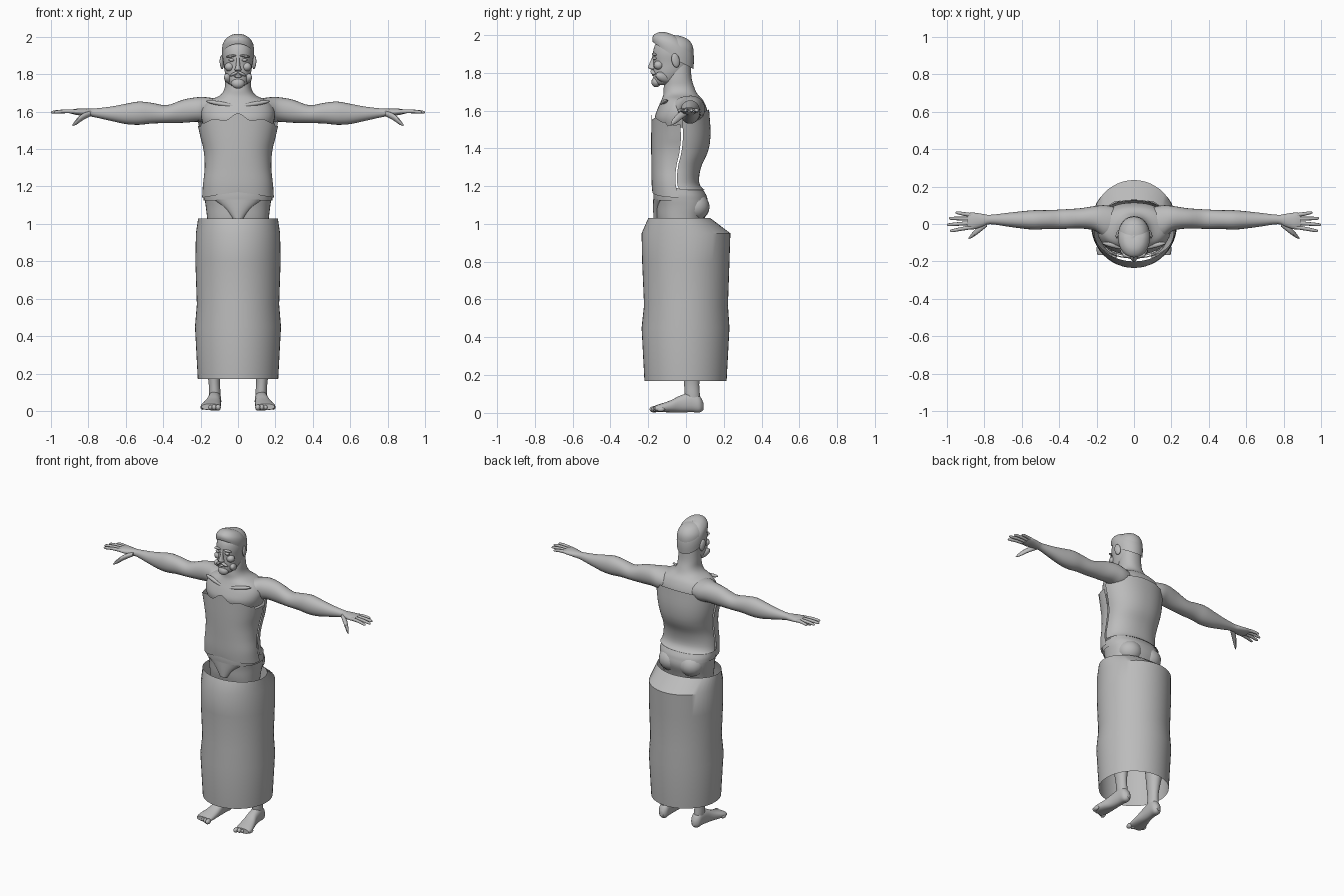
import bpy, bmesh, math
from mathutils import Matrix, Vector, Euler

GREY = bpy.data.materials.new("plain grey")
GREY.diffuse_color = (0.5, 0.5, 0.5, 1)


def finish(name, bm, angle=40):
    bmesh.ops.recalc_face_normals(bm, faces=bm.faces)
    me = bpy.data.meshes.new(name)
    bm.to_mesh(me)
    bm.free()
    me.materials.append(GREY)
    for p in me.polygons:
        p.use_smooth = True
    me.set_sharp_from_angle(angle=math.radians(angle))
    ob = bpy.data.objects.new(name, me)
    bpy.context.collection.objects.link(ob)
    return ob


def spline(rows, steps):
    """Smoothly fill in between the rows with a Catmull-Rom curve."""
    if steps == 1:
        return rows
    out = []
    for i in range(len(rows) - 1):
        a, b = rows[max(i - 1, 0)], rows[i]
        c, d = rows[i + 1], rows[min(i + 2, len(rows) - 1)]
        for k in range(steps):
            t = k / steps
            out.append([0.5 * (2 * q + (r - p) * t + (2*p - 5*q + 4*r - s) * t*t
                               + (3*q - p - 3*r + s) * t**3)
                        for p, q, r, s in zip(a, b, c, d)])
    return out + [rows[-1]]


def tube(name, axis, rows, n=24, steps=4, arc=None, caps=True, power=2.0, side=1, warp=None, angle=40):
    """Loft of rounded sections; row = position, centre u, centre v, radius u, radius v."""
    bm = bmesh.new()
    rings = []
    lo, hi = arc or (0, 360)
    count = n + 1 if arc else n
    table = spline(rows, steps)
    for j, (t, cu, cv, ru, rv) in enumerate(table):
        ring = []
        for i in range(count):
            a = math.radians(lo + (hi - lo) * i / n)
            c, s = math.cos(a), math.sin(a)
            u = cu + ru * math.copysign(abs(c) ** (2 / power), c)
            v = cv + rv * math.copysign(abs(s) ** (2 / power), s)
            w = t + (warp(a, j / (len(table) - 1)) if warp else 0)
            co = {'x': (w, u, v), 'y': (u, w, v), 'z': (u, v, w)}[axis]
            ring.append(bm.verts.new((co[0] * side, co[1], co[2])))
        rings.append(ring)
    for r, q in zip(rings, rings[1:]):
        for i in range(count - 1 if arc else count):
            k = (i + 1) % count
            bm.faces.new((r[i], r[k], q[k], q[i]))
    if caps and not arc:
        bm.faces.new(rings[0])
        bm.faces.new(rings[-1])
    return finish(name, bm, angle)


def blob(name, loc, size, rot=(0, 0, 0), seg=16):
    bm = bmesh.new()
    m = Matrix.LocRotScale(Vector(loc), Euler([math.radians(r) for r in rot]), Vector(size))
    bmesh.ops.create_uvsphere(bm, u_segments=seg, v_segments=seg // 2 + 2, radius=1, matrix=m)
    return finish(name, bm, 60)


def depth(rows):
    """Rows of height, half width, front y, back y turned into tube rows."""
    return [(z, 0, (f + b) / 2, w, (b - f) / 2) for z, w, f, b in rows]


# Wrapped skirt, open above and below
tube("skirt", 'z', depth([(.17, .215, -.22, .215), (.45, .23, -.235, .23), (.57, .22, -.222, .222),
                          (.80, .228, -.232, .23), (.95, .225, -.235, .235), (1.03, .213, -.2, .13)]),
     n=48, steps=1, caps=False, angle=35)

# Neck, chest and shoulders
tube("shoulders", 'z', depth([(1.51, .18, -.155, .11), (1.56, .195, -.165, .115), (1.61, .195, -.15, .11),
                              (1.655, .165, -.13, .09), (1.685, .10, -.12, .062), (1.72, .073, -.118, .045),
                              (1.77, .069, -.11, .03), (1.84, .065, -.10, .025)]),
     n=40, caps=False, power=2.2)

# Trunk made of a front and a back panel
trunk = depth([(1.14, .192, -.178, .10), (1.22, .186, -.182, .07), (1.30, .178, -.183, .08),
               (1.38, .182, -.184, .115), (1.46, .198, -.184, .13), (1.55, .215, -.182, .122)])


def front_edge(a, t):
    x = math.cos(a)
    top = .045 * math.exp(-(x / .22) ** 2) - .012 * math.sin(abs(x) * 9) - .02 * (abs(x) > .9)
    return top * max(0, (t - .7) / .3) + .03 * (1 - abs(x)) * max(0, 1 - t * 6)


def back_edge(a, t):
    return .055 * math.sin(a) * max(0, (t - .7) / .3) + .04 * max(0, 1 - t * 6)


tube("front_trunk_panel", 'z', trunk, n=40, arc=(180, 360), power=2.35, warp=front_edge)
tube("back_trunk_panel", 'z', trunk, n=40, arc=(3, 177), power=2.2, warp=back_edge)

# Hips, briefs and thigh tops
tube("hips", 'z', depth([(.96, .16, -.14, .08), (1.03, .165, -.155, .10), (1.09, .172, -.16, .118),
                         (1.14, .178, -.165, .11), (1.19, .176, -.165, .085)]), n=40, caps=False, power=2.3)
tube("briefs_waistband", 'z', depth([(1.125, .183, -.171, .115), (1.15, .185, -.173, .108),
                                     (1.178, .183, -.173, .092)]), n=40, caps=False, power=2.3)
tube("briefs_front", 'z', depth([(1.03, .03, -.172, -.12), (1.08, .07, -.174, -.1),
                                 (1.13, .13, -.174, -.08)]), n=24, caps=False)

for s in (-1, 1):
    side = "right" if s < 0 else "left"
    blob(side + "_buttock", (s * .075, .045, 1.09), (.082, .08, .075))

    # Arm from shoulder to palm
    tube(side + "_arm", 'x', [(.08, .0, 1.60, .085, .06), (.15, .01, 1.605, .09, .07), (.21, .03, 1.612, .066, .066),
                              (.29, .03, 1.603, .054, .062), (.38, .026, 1.587, .052, .048),
                              (.46, .024, 1.592, .05, .055), (.53, .022, 1.592, .052, .062),
                              (.60, .022, 1.588, .046, .054), (.68, .023, 1.589, .036, .038),
                              (.77, .024, 1.594, .025, .023), (.81, .02, 1.596, .034, .02),
                              (.86, .016, 1.599, .045, .017), (.89, .018, 1.60, .04, .011)],
         side=s, power=2.1)
    # Four fingers: root y, tip x, tip y
    for i, (y0, x1, y1) in enumerate([(-.016, .985, -.036), (.006, 1.0, -.004), (.028, .99, .03), (.047, .955, .06)]):
        tube(f"{side}_finger_{i + 1}", 'x',
             [(.86, y0, 1.6, .011, .011), ((.86 + x1) / 2, (y0 + y1) / 2, 1.602, .010, .010),
              (x1 - .012, y1, 1.598, .008, .008), (x1, y1, 1.596, .002, .002)], n=10, steps=3, side=s)
    tube(side + "_thumb", 'x', [(.785, .005, 1.592, .018, .014), (.83, -.03, 1.572, .019, .018),
                                (.865, -.06, 1.545, .013, .015), (.885, -.078, 1.527, .003, .004)],
         n=12, steps=3, side=s)

    # Shin, foot and toes
    tube(side + "_shin", 'z', [(.035, .122, .04, .027, .035), (.09, .124, .034, .031, .04),
                               (.15, .127, .03, .03, .04), (.22, .13, .03, .038, .047),
                               (.33, .132, .035, .052, .06), (.45, .13, .025, .05, .055)], side=s)
    tube(side + "_foot", 'y', [(.092, .12, .035, .012, .018), (.072, .122, .046, .031, .044),
                               (.03, .124, .056, .034, .052), (-.03, .129, .047, .037, .045),
                               (-.08, .137, .035, .046, .032), (-.135, .146, .026, .053, .022),
                               (-.165, .148, .022, .047, .016)], side=s, power=2.3)
    for i in range(5):
        blob(f"{side}_toe_{i + 1}", (s * (.106 + .021 * i), -.17 + .009 * i, .019),
             (.015 - .001 * i, .023, .017 - .001 * i), seg=10)

    # Collar bone, ear, brow, eye, moustache half
    blob(side + "_collar_bone", (s * .09, -.118, 1.642), (.085, .014, .012), (0, -s * 10, -s * -12))
    blob(side + "_ear", (s * .086, -.055, 1.865), (.011, .022, .038), (12, 0, s * 15))
    blob(side + "_brow", (s * .037, -.168, 1.897), (.028, .012, .007), (0, s * 8, s * 14))
    blob(side + "_eye", (s * .035, -.166, 1.876), (.016, .012, .008), (0, 0, s * 14), 12)
    blob(side + "_cheek", (s * .046, -.145, 1.84), (.026, .026, .024))
    blob(side + "_moustache", (s * .02, -.174, 1.803), (.026, .013, .008), (0, s * 28, s * 14))
    blob(side + "_beard", (s * .046, -.118, 1.775), (.022, .05, .026), (-20, 0, s * 28))

# Head
tube("head", 'z', depth([(1.735, .028, -.155, -.10), (1.755, .052, -.17, -.05), (1.80, .068, -.173, .005),
                         (1.85, .076, -.172, .03), (1.90, .083, -.175, .04), (1.945, .079, -.165, .034),
                         (1.978, .058, -.138, .008), (1.994, .03, -.105, -.03), (1.998, .006, -.075, -.06)]),
     n=36, power=2.1)


# Close-cropped hair with a stepped hairline
def hairline(a, t):
    return (.07 * max(0, -math.sin(a) + .25) - .055 * max(0, math.sin(a))) * (1 - t)


tube("hair", 'z', depth([(1.875, .084, -.176, .039), (1.915, .086, -.178, .042), (1.95, .080, -.167, .036),
                         (1.98, .059, -.139, .010), (1.996, .03, -.105, -.03), (2.0, .004, -.073, -.063)]),
     n=36, power=2.1, caps=False, warp=hairline)

# Nose, lips and chin beard
tube("nose", 'z', [(1.818, 0, -.174, .014, .014), (1.825, 0, -.178, .019, .022), (1.835, 0, -.178, .014, .022),
                   (1.865, 0, -.173, .009, .014), (1.895, 0, -.168, .008, .007)], n=14, steps=3)
blob("lips", (0, -.171, 1.789), (.022, .010, .007))
blob("chin_beard", (0, -.157, 1.752), (.036, .026, .029), (-15, 0, 0))
